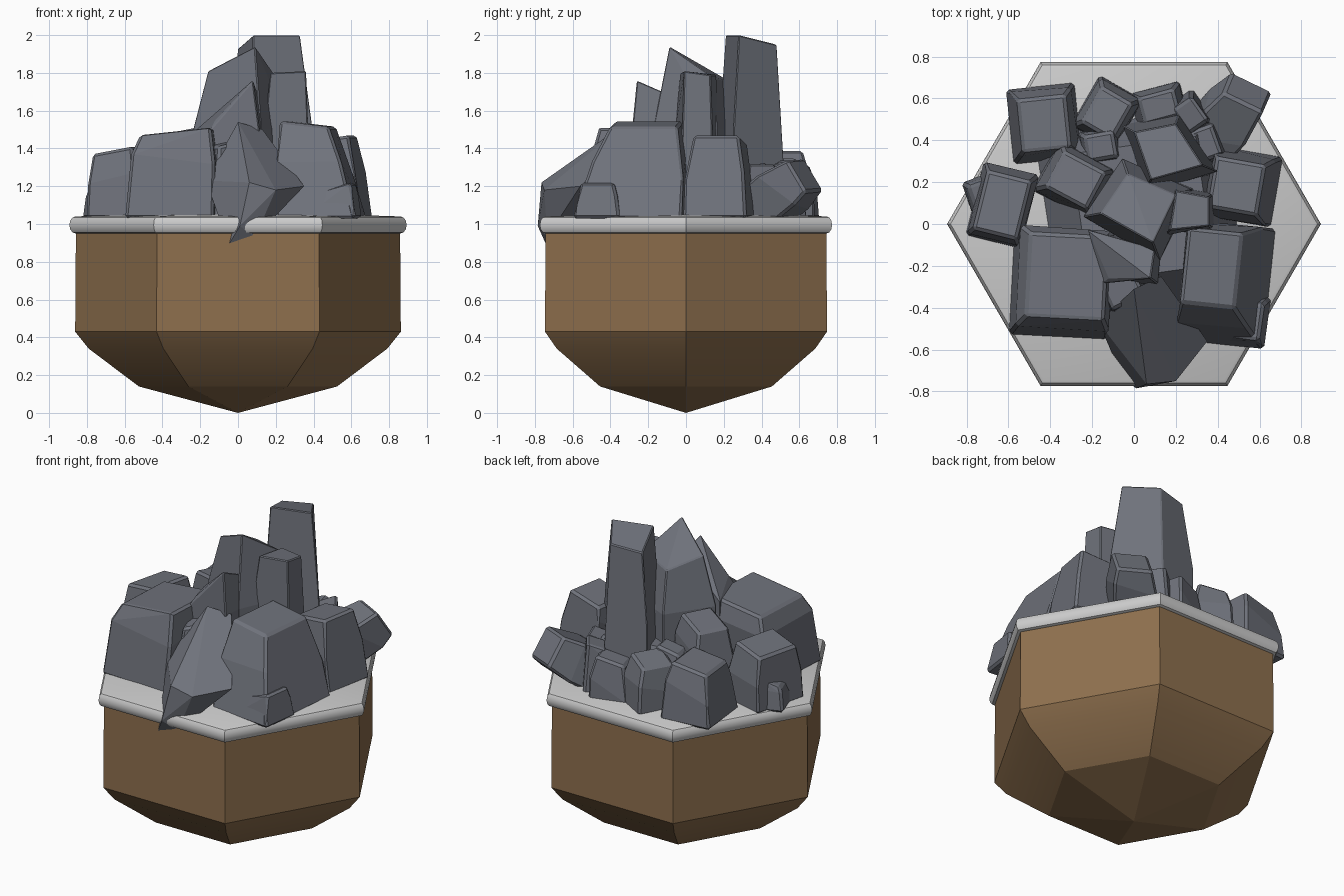
import bpy, bmesh, math, random
from mathutils import Vector

if "Cube" in bpy.data.objects:
    bpy.data.objects.remove(bpy.data.objects["Cube"])

random.seed(4)

def material(name, col):
    m = bpy.data.materials.new(name)
    m.diffuse_color = (*col, 1)
    m.use_nodes = True
    m.node_tree.nodes["Principled BSDF"].inputs["Base Color"].default_value = m.diffuse_color
    return m

EARTH = material("earth", (0.27, 0.16, 0.075))
STONE = material("stone", (0.16, 0.17, 0.2))

def finish(name, bm, mat=None):
    bmesh.ops.recalc_face_normals(bm, faces=bm.faces)
    me = bpy.data.meshes.new(name)
    bm.to_mesh(me)
    bm.free()
    ob = bpy.data.objects.new(name, me)
    bpy.context.collection.objects.link(ob)
    if mat:
        me.materials.append(mat)
    return ob

def hex_lathe(name, profile, smooth, mat=None):
    # six-sided solid from (radius, z) pairs, closed to a point or a cap
    bm = bmesh.new()
    rings = []
    for r, z in profile:
        if r == 0:
            rings.append([bm.verts.new((0, 0, z))] * 6)
        else:
            rings.append([bm.verts.new((r * math.cos(i * math.pi / 3),
                                        r * math.sin(i * math.pi / 3), z)) for i in range(6)])
    for a, b in zip(rings, rings[1:]):
        for i in range(6):
            j = (i + 1) % 6
            bm.faces.new(list(dict.fromkeys([a[i], a[j], b[j], b[i]])))
    for ring in (rings[0], rings[-1]):
        if ring[0] is not ring[1]:
            bm.faces.new(ring)
    ob = finish(name, bm, mat)
    bpy.ops.object.select_all(action='DESELECT')
    ob.select_set(True)
    bpy.context.view_layer.objects.active = ob
    bpy.ops.object.shade_smooth_by_angle(angle=math.radians(smooth))
    return ob

def hull(name, pts, chip=0.014):
    # convex flat-faced stone with chipped edges
    bm = bmesh.new()
    for p in pts:
        bm.verts.new(p)
    bmesh.ops.convex_hull(bm, input=bm.verts)
    bmesh.ops.delete(bm, geom=[v for v in bm.verts if not v.link_faces], context='VERTS')
    bmesh.ops.dissolve_limit(bm, angle_limit=math.radians(7), verts=bm.verts, edges=bm.edges)
    ob = finish(name, bm, STONE)
    if chip:
        mod = ob.modifiers.new("chips", 'BEVEL')
        mod.width, mod.segments, mod.angle_limit = chip, 1, math.radians(40)
    return ob

def quad(x, y, w, d, rot, z, tilt=0):
    a = math.radians(rot)
    return [Vector((x + sx * w / 2 * math.cos(a) - sy * d / 2 * math.sin(a),
                    y + sx * w / 2 * math.sin(a) + sy * d / 2 * math.cos(a), z + sx * tilt))
            for sx, sy in ((-1, -1), (1, -1), (1, 1), (-1, 1))]

def rock(name, x, y, w, d, top, rot, taper=0.7, lean=(0, 0), tilt=0.02, z0=1.03):
    # block with an uneven, swollen middle and a smaller, tilted top
    lo = quad(x, y, w, d, rot, z0)
    hi = quad(x + lean[0], y + lean[1], w * taper, d * taper, rot, top, tilt)
    mid = []
    for l, h in zip(lo, hi):
        m = l.lerp(h, random.uniform(0.35, 0.8))
        c = Vector((x + lean[0] / 2, y + lean[1] / 2, m.z))
        mid.append(c + (m - c) * random.uniform(1.04, 1.16))
    return hull(name, lo + mid + hi)

def spire(name, corners, flare):
    # steep column: a crown of corners widening downwards
    crown = [Vector(p) for p in corners]
    c = sum(crown, Vector()) / len(crown)
    pts = list(crown)
    for z, k in ((1.5, flare), (1.05, flare + 0.04)):
        for p in crown:
            q = c + (p - c) * k * random.uniform(0.97, 1.05)
            pts.append(Vector((q.x, q.y, z)))
    return hull(name, pts, 0.006)

# earth body and stone rim
hex_lathe("earth_body", [(0, 0), (0.525, 0.14), (0.79, 0.34), (0.862, 0.43), (0.858, 0.98)], 16, EARTH)
rim = [(0.86 + 0.033 * math.cos(math.radians(a)), 0.995 + 0.045 * math.sin(math.radians(a)))
       for a in range(-90, 91, 30)]
hex_lathe("rim_slab", rim + [(0, 1.068)], 32)

# hidden mound filling the gaps
hull("core_mound", quad(0.03, 0.05, 0.95, 0.95, 8, 1) + quad(0.04, 0.07, 0.6, 0.62, 8, 1.32), 0)

# central spires
spire("tall_spire", [(0.0, 0.44, 1.93), (0.2, 0.48, 1.95), (0.33, 0.28, 2), (0.08, 0.21, 2)], 1.38)
spire("slanted_spire", [(0.09, -0.09, 1.94), (-0.16, 0.05, 1.81), (-0.03, 0.24, 1.75), (0.2, 0.14, 1.78)], 1.45)
spire("right_spire", [(0.17, -0.03, 1.8), (0.36, -0.01, 1.81), (0.36, 0.13, 1.79), (0.2, 0.16, 1.79)], 1.25)
spire("front_spire", [(0.08, -0.26, 1.76), (0.1, -0.12, 1.7), (-0.18, -0.06, 1.53), (-0.12, -0.26, 1.55)], 1.25)

# slab leaning over the front rim
hull("leaning_slab", [(0, -0.31, 1.54), (0.13, -0.25, 1.5), (0.35, -0.56, 1.2), (0.2, -0.75, 1.18),
                      (0.06, -0.765, 1.22), (-0.17, -0.47, 1.23), (0.01, -0.785, 0.99),
                      (0.09, -0.735, 0.93), (-0.05, -0.74, 0.89), (0.1, -0.3, 1.05)], 0)

# ring of blocks
rock("front_left_block", -0.35, -0.29, 0.47, 0.5, 1.49, -3, 0.8, (0.03, 0.04))
rock("front_right_block", 0.44, -0.29, 0.42, 0.58, 1.53, -6, 0.62, (-0.07, 0.08), -0.015)
rock("right_block", 0.52, 0.18, 0.33, 0.34, 1.45, -10, 0.72, (-0.03, 0))
rock("left_block", -0.63, 0.09, 0.27, 0.36, 1.39, -14, 0.8)
rock("back_left_block", -0.43, 0.48, 0.33, 0.36, 1.37, 6)
rock("inner_left_block", -0.28, 0.21, 0.32, 0.28, 1.49, -28)
rock("back_mid_block", -0.13, 0.53, 0.24, 0.28, 1.33, -30)
rock("back_small_block", 0.12, 0.56, 0.25, 0.19, 1.28, 15)
rock("back_chip", 0.27, 0.52, 0.16, 0.2, 1.32, 35)
rock("right_low_chip", 0.54, -0.46, 0.2, 0.25, 1.2, -8)
rock("left_low_chip", -0.72, 0.14, 0.16, 0.18, 1.2, 20)
rock("front_gap_chip", -0.07, -0.28, 0.24, 0.3, 1.43, 25)
rock("inner_right_chip", 0.33, 0.38, 0.2, 0.22, 1.3, 20)
rock("inner_back_chip", -0.16, 0.37, 0.2, 0.18, 1.35, 10)

# toppled block at the back right
tipped = rock("tipped_block", 0, 0, 0.26, 0.25, 0.17, 0, 0.8, z0=-0.17)
tipped.location = (0.45, 0.52, 1.17)
tipped.rotation_euler = [math.radians(a) for a in (-58, 8, -35)]
